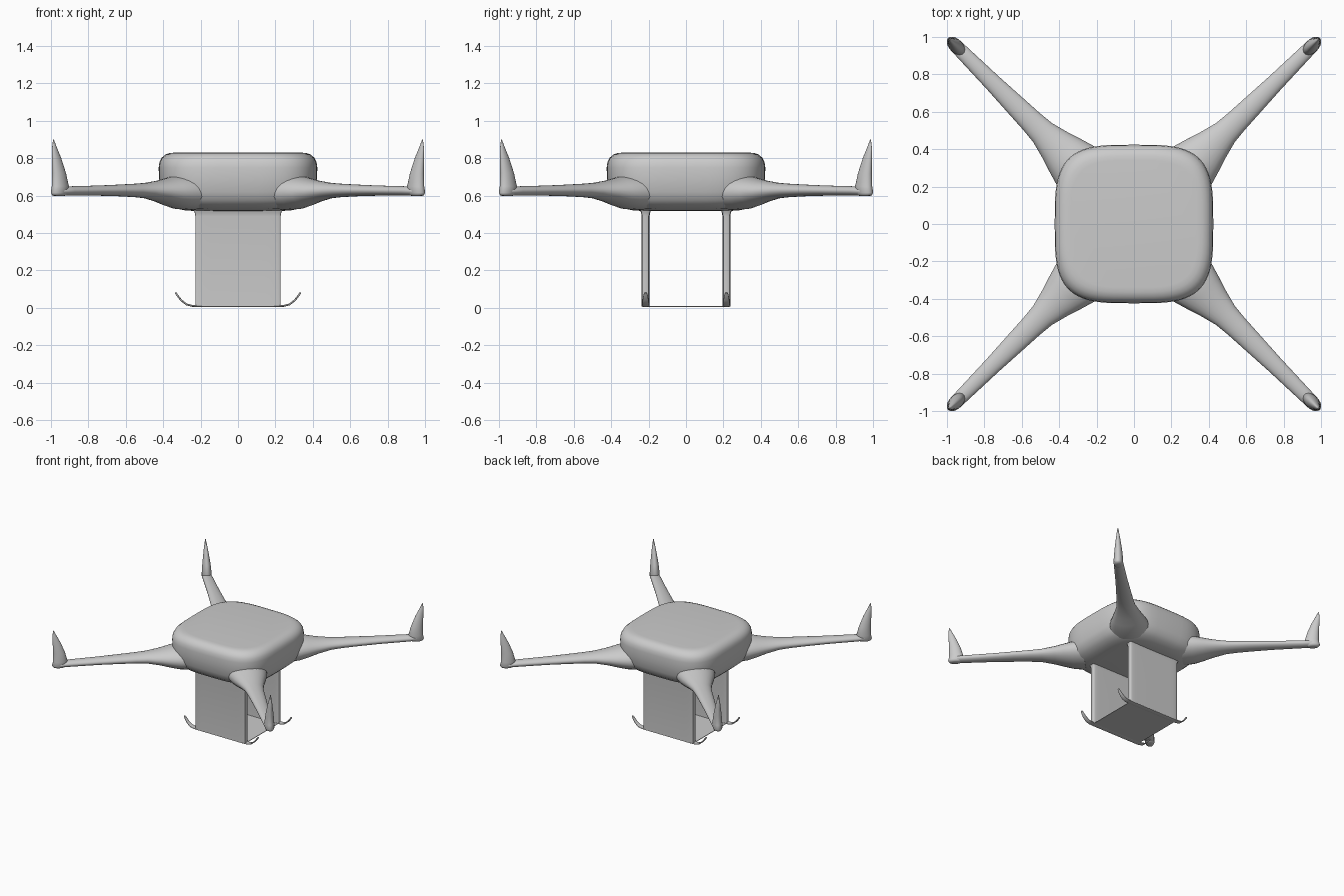
import bpy, bmesh, math
from mathutils import Vector

if "Cube" in bpy.data.objects:
    bpy.data.objects.remove(bpy.data.objects["Cube"])


def finish(name, bm, angle=40):
    bmesh.ops.recalc_face_normals(bm, faces=bm.faces)
    me = bpy.data.meshes.new(name)
    bm.to_mesh(me)
    bm.free()
    ob = bpy.data.objects.new(name, me)
    bpy.context.collection.objects.link(ob)
    bpy.ops.object.select_all(action='DESELECT')
    ob.select_set(True)
    bpy.context.view_layer.objects.active = ob
    bpy.ops.object.shade_smooth_by_angle(angle=math.radians(angle))
    return ob


def loft(name, rings, angle=40):
    """Skin a list of equal-length point rings and cap both ends."""
    bm = bmesh.new()
    loops = [[bm.verts.new(p) for p in ring] for ring in rings]
    n = len(loops[0])
    for a, b in zip(loops, loops[1:]):
        for i in range(n):
            j = (i + 1) % n
            bm.faces.new((a[i], a[j], b[j], b[i]))
    bm.faces.new(loops[0][::-1])
    bm.faces.new(loops[-1])
    return finish(name, bm, angle)


def oval(c, u, v, n=24, power=2.0):
    """Superellipse around c with half-axis vectors u and v."""
    pts = []
    for i in range(n):
        t = 2 * math.pi * i / n
        cs, sn = math.cos(t), math.sin(t)
        pts.append(Vector(c) + Vector(u) * math.copysign(abs(cs) ** (2 / power), cs)
                   + Vector(v) * math.copysign(abs(sn) ** (2 / power), sn))
    return pts


# Rounded-square body: (z, half width)
body = [(.518, .23), (.521, .28), (.53, .325), (.548, .365), (.575, .395), (.62, .413),
        (.69, .423), (.75, .424), (.78, .42), (.803, .408), (.82, .388), (.828, .365), (.83, .34)]
loft("body", [oval((0, 0, z), (r, 0, 0), (0, r, 0), 64, 3.6) for z, r in body])

# Arms: (position along diagonal, centre z, half width, half height)
arm = [(.26, .618, .155, .096), (.32, .618, .141, .09), (.37, .62, .12, .075), (.42, .623, .097, .058),
       (.49, .627, .071, .042), (.55, .628, .063, .036), (.64, .628, .056, .031),
       (.75, .627, .047, .027), (.9, .625, .039, .025), (.955, .624, .036, .022), (.972, .622, .022, .014)]
# Upright tips: (z, position along diagonal, half depth, half width)
tip = [(.597, .955, .025, .018), (.602, .956, .045, .029), (.615, .955, .055, .035), (.65, .95, .054, .036),
       (.72, .957, .044, .030), (.80, .97, .030, .019), (.85, .98, .018, .011),
       (.885, .985, .007, .005), (.9, .986, .002, .002)]
k = math.sqrt(.5)
for sx, side in ((1, "right"), (-1, "left")):
    for sy, end in ((-1, "front"), (1, "back")):
        out = Vector((sx * k, sy * k, 0))
        across = Vector((-sy * k, sx * k, 0))
        loft(f"{end}_{side}_arm",
             [oval((sx * s, sy * s, z), across * w, (0, 0, h)) for s, z, w, h in arm], 60)
        loft(f"{end}_{side}_arm_tip",
             [oval((sx * s, sy * s, z), out * d, across * w) for z, s, d, w in tip], 60)

# Landing gear: one leg panel and one upturned skid on each side
skid_half = [(.0, .010, .021), (.2, .010, .021), (.245, .011, .021), (.275, .018, .019),
             (.305, .042, .016), (.325, .068, .012), (.335, .083, .006)]
skid = [(-x, z, w) for x, z, w in skid_half[:0:-1]] + skid_half
for sy, end in ((-1, "front"), (1, "back")):
    y = sy * .216
    loft(f"{end}_leg_panel",
         [oval((0, y, z), (.228 + f, 0, 0), (0, .021 + f, 0), 48, 9)
          for z, f in ((.008, 0), (.49, 0), (.508, .003), (.535, .014))])
    rings = []
    for i, (x, z, w) in enumerate(skid):
        a, b = skid[max(i - 1, 0)], skid[min(i + 1, len(skid) - 1)]
        t = Vector((b[0] - a[0], 0, b[1] - a[1])).normalized()
        rings.append(oval((x, y, z), (0, w, 0), Vector((-t.z, 0, t.x)) * .005, 16, 3))
    loft(f"{end}_skid", rings)

# Thin floor joining the two skids
bm = bmesh.new()
bmesh.ops.create_cube(bm, size=1)
for v in bm.verts:
    v.co = Vector((v.co.x * .45, v.co.y * .42, .008 + v.co.z * .004))
finish("gear_floor", bm)
